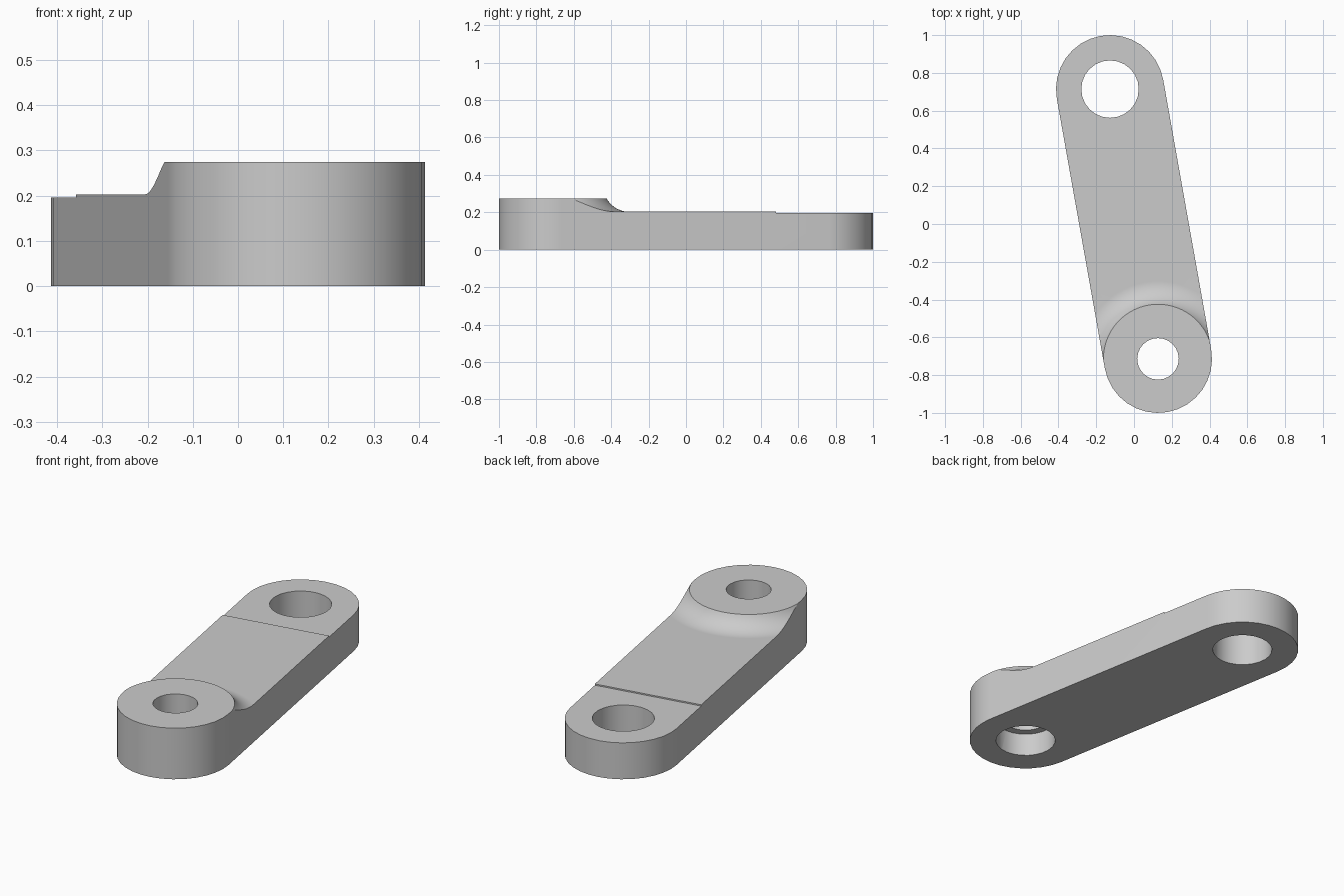
import bpy, bmesh
from math import pi, sin, cos, sqrt, asin, atan2
from mathutils import Vector, Matrix

cube = bpy.data.objects.get("Cube")
if cube:
    bpy.data.objects.remove(cube, do_unlink=True)

# Main dimensions
END = Vector((-0.127, 0.714, 0))      # low end
BOSS = -END                           # raised end
RADIUS = 0.286
ARM_Z, END_Z, BOSS_Z = 0.203, 0.196, 0.275
AXIS = (BOSS - END).normalized()
ANGLE = atan2(AXIS.y, AXIS.x)

grey = bpy.data.materials.new("light grey metal")
grey.use_nodes = True
grey.diffuse_color = (0.6, 0.6, 0.6, 1)
grey.node_tree.nodes["Principled BSDF"].inputs["Base Color"].default_value = (0.6, 0.6, 0.6, 1)


def make_object(name, bm):
    bmesh.ops.recalc_face_normals(bm, faces=bm.faces)
    mesh = bpy.data.meshes.new(name)
    bm.to_mesh(mesh)
    bm.free()
    mesh.materials.append(grey)
    obj = bpy.data.objects.new(name, mesh)
    bpy.context.collection.objects.link(obj)
    return obj


def link_blank(steps=16):
    """Prism with two round ends joined by straight sides."""
    bm = bmesh.new()
    outline = []
    for centre, start in ((BOSS, ANGLE - pi / 2), (END, ANGLE + pi / 2)):
        for i in range(steps + 1):
            a = start + pi * i / steps
            outline.append(bm.verts.new(centre + RADIUS * Vector((cos(a), sin(a), 0))))
    base = bm.faces.new(outline)
    top = bmesh.ops.extrude_face_region(bm, geom=[base])["geom"]
    verts = [v for v in top if isinstance(v, bmesh.types.BMVert)]
    bmesh.ops.translate(bm, verts=verts, vec=(0, 0, BOSS_Z))
    return make_object("link_arm", bm)


def fillet_cutter(inner=0.289, outer=0.41, steps=12):
    """Ring that lowers the arm and leaves a concave sweep around the boss."""
    bm = bmesh.new()
    run, rise = outer - inner, BOSS_Z - ARM_Z
    r = (run ** 2 + rise ** 2) / (2 * rise)
    sweep = asin(run / r)
    profile = [(inner, 0.5)]
    for i in range(steps + 1):
        a = sweep * (1 - i / steps)
        profile.append((outer - r * sin(a), ARM_Z + r * (1 - cos(a))))
    profile += [(3, ARM_Z), (3, 0.5)]
    verts = [bm.verts.new(BOSS + Vector((x, 0, z))) for x, z in profile]
    edges = [bm.edges.new((v, verts[i - 1])) for i, v in enumerate(verts)]
    bmesh.ops.spin(bm, geom=verts + edges, cent=BOSS, axis=(0, 0, 1),
                   angle=2 * pi, steps=96, use_merge=True)
    bmesh.ops.remove_doubles(bm, verts=bm.verts, dist=1e-5)
    return make_object("fillet_cutter", bm)


def step_cutter():
    """Block that shaves the low end."""
    bm = bmesh.new()
    place = Matrix.Translation(END + Vector((0, 0, END_Z + 0.25))) @ Matrix.Rotation(ANGLE, 4, "Z")
    shape = Matrix.Translation((RADIUS - 0.5, 0, 0)) @ Matrix.Diagonal((1, 1, 0.5, 1))
    bmesh.ops.create_cube(bm, size=1, matrix=place @ shape)
    return make_object("step_cutter", bm)


def hole_cutter(name, centre, radius, top, sides=24):
    bm = bmesh.new()
    bottom = -0.1
    bmesh.ops.create_cone(bm, cap_ends=True, segments=sides, radius1=radius, radius2=radius,
                          depth=top - bottom,
                          matrix=Matrix.Translation(centre + Vector((0, 0, (top + bottom) / 2))))
    return make_object(name, bm)


link = link_blank()
cutters = [
    fillet_cutter(),
    step_cutter(),
    hole_cutter("end_hole", END, 0.152, 0.5),
    hole_cutter("boss_counterbore", BOSS, 0.152, 0.125),
    hole_cutter("boss_hole", BOSS, 0.11, 0.5),
]

# Cut the blank and discard the cutters
bpy.ops.object.select_all(action="DESELECT")
bpy.context.view_layer.objects.active = link
link.select_set(True)
for cutter in cutters:
    cutter.hide_render = True
    mod = link.modifiers.new(cutter.name, "BOOLEAN")
    mod.operation, mod.solver, mod.object = "DIFFERENCE", "EXACT", cutter
    bpy.ops.object.modifier_apply(modifier=mod.name)
    bpy.data.objects.remove(cutter, do_unlink=True)

# Smooth the curved walls, keep rims crisp and flats even
bpy.ops.object.shade_smooth_by_angle(angle=pi / 6)
weighted = link.modifiers.new("even_flats", "WEIGHTED_NORMAL")
weighted.keep_sharp = True
